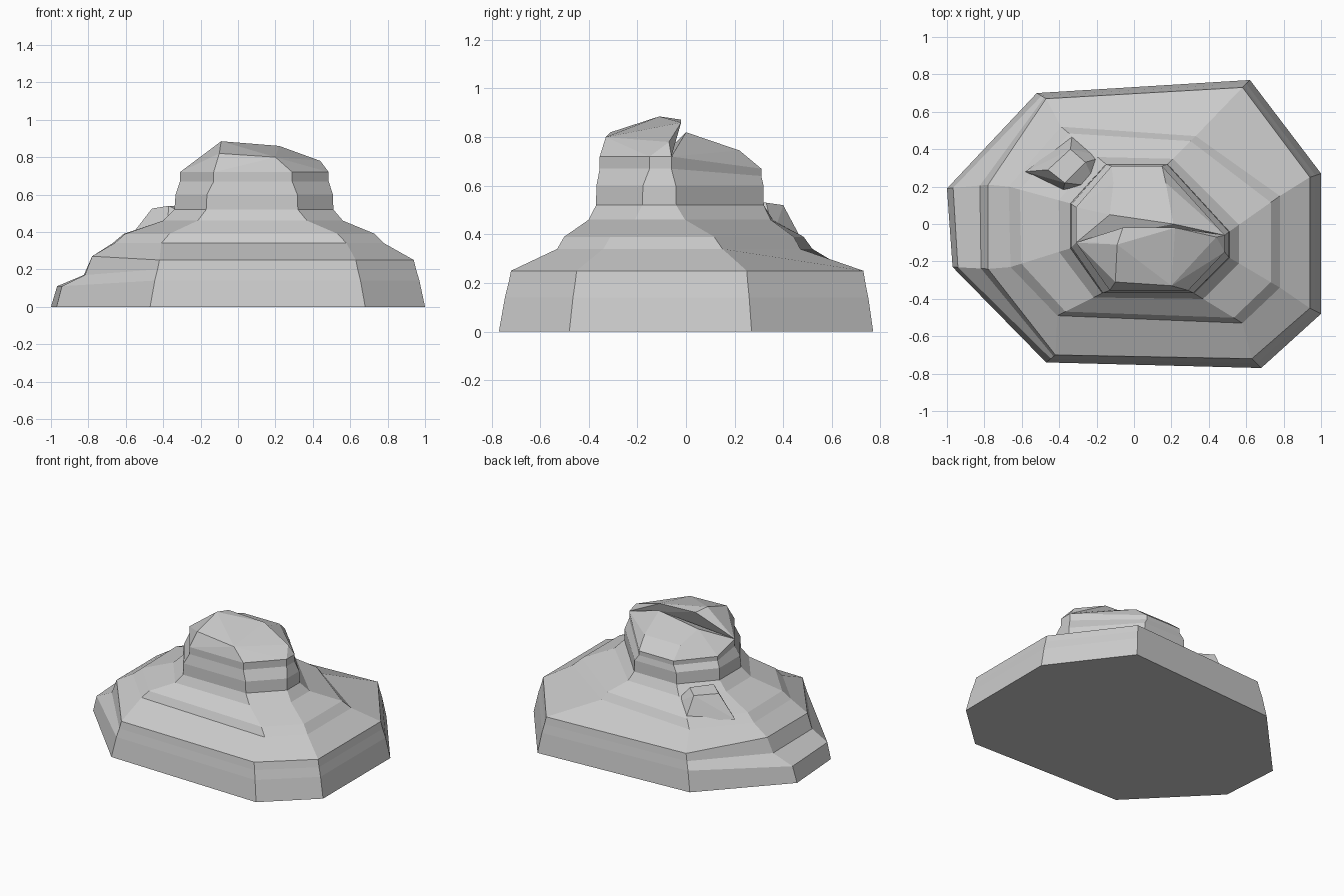
import bpy, bmesh

if "Cube" in bpy.data.objects:
    bpy.data.objects.remove(bpy.data.objects["Cube"])

# Plan outlines, eight corners each, clockwise from the back left
base = [(-.52, .70), (.62, .77), (1, .27), (1, -.48), (.68, -.77), (-.47, -.74), (-.97, -.23), (-1, .19)]
rim = [(-.47, .67), (.58, .73), (.94, .25), (.94, -.45), (.63, -.72), (-.42, -.70), (-.78, -.24), (-.78, .21)]
ledge = [(-.39, .52), (.33, .47), (.78, .15), (.78, -.34), (.58, -.53), (-.41, -.49), (-.66, -.23), (-.67, .20)]
neck = [(-.15, .32), (.18, .32), (.51, -.04), (.51, -.18), (.32, -.37), (-.17, -.37), (-.34, -.13), (-.34, .11)]
crown = [(-.12, .31), (.15, .31), (.485, -.06), (.485, -.15), (.29, -.355), (-.13, -.355), (-.31, -.10), (-.31, .09)]
LEFT, BACK = (6, 7), (0, 1, 7)

# Levels: from outline, to outline, blend, height, then blend and height at the low left step
levels = [
    (base, rim, 0, 0, 0, 0),
    (base, rim, .5, .14, .15, .11),
    (base, rim, .8, .20, .80, .17),
    (base, rim, 1, .25, 1, .27),
    (rim, ledge, 1, .34, 1, .34),
    (ledge, neck, .18, .39, .18, .39),
    (ledge, neck, .81, .46, .81, .46),
    (neck, crown, 0, .52, 0, .52),
    (neck, crown, .1, .60, .2, .60),
    (neck, crown, 1, .67, 1, .67),
    (neck, crown, 1, .72, 1, .72),
]


def finish(bm, name):
    bmesh.ops.recalc_face_normals(bm, faces=bm.faces)
    mesh = bpy.data.meshes.new(name)
    bm.to_mesh(mesh)
    bm.free()
    obj = bpy.data.objects.new(name, mesh)
    bpy.context.collection.objects.link(obj)


def hull(name, points):
    bm = bmesh.new()
    for p in points:
        bm.verts.new(p)
    res = bmesh.ops.convex_hull(bm, input=bm.verts)
    loose = [v for v in bm.verts if not v.link_faces]
    bmesh.ops.delete(bm, geom=loose, context='VERTS')
    bmesh.ops.dissolve_limit(bm, angle_limit=.05, verts=bm.verts, edges=bm.edges)
    finish(bm, name)


# Stepped rock body
bm = bmesh.new()
rings = []
for a, b, t, z, tl, zl in levels:
    ring = []
    for i in range(8):
        k, h = (tl, zl) if i in LEFT else (t, z)
        if i in BACK and h > .65:
            h -= .05 if h > .7 else .03
        ring.append(bm.verts.new((a[i][0] + (b[i][0] - a[i][0]) * k,
                                  a[i][1] + (b[i][1] - a[i][1]) * k, h)))
    rings.append(ring)
for lo, hi in zip(rings, rings[1:]):
    for i in range(8):
        j = (i + 1) % 8
        bm.faces.new((lo[i], lo[j], hi[j], hi[i]))
bm.faces.new(rings[0])
bm.faces.new(rings[-1])
top = [v.co.copy() for v in rings[-1]]
finish(bm, "rock_body")

# Front half of the summit, with the peak ridge
hull("summit_front", top[2:7] + [
    (-.10, -.31, .82), (.20, -.33, .80), (-.09, -.11, .885), (-.06, -.02, .872),
    (.22, -.02, .86), (.44, -.07, .78), (-.17, -.08, .80), (-.28, -.09, .74)])

# Sloping back of the summit
hull("summit_back", top[:3] + top[6:] + [
    (.21, 0, .82), (-.13, .05, .80), (.17, .22, .745), (-.11, .22, .745)])

# Small boulder on the back left shoulder
hull("shoulder_boulder", [
    (-.58, .28, .37), (-.33, .48, .37), (-.16, .36, .40), (-.38, .17, .42), (-.20, .20, .45),
    (-.46, .29, .525), (-.34, .40, .52), (-.37, .22, .54), (-.26, .33, .53)])
